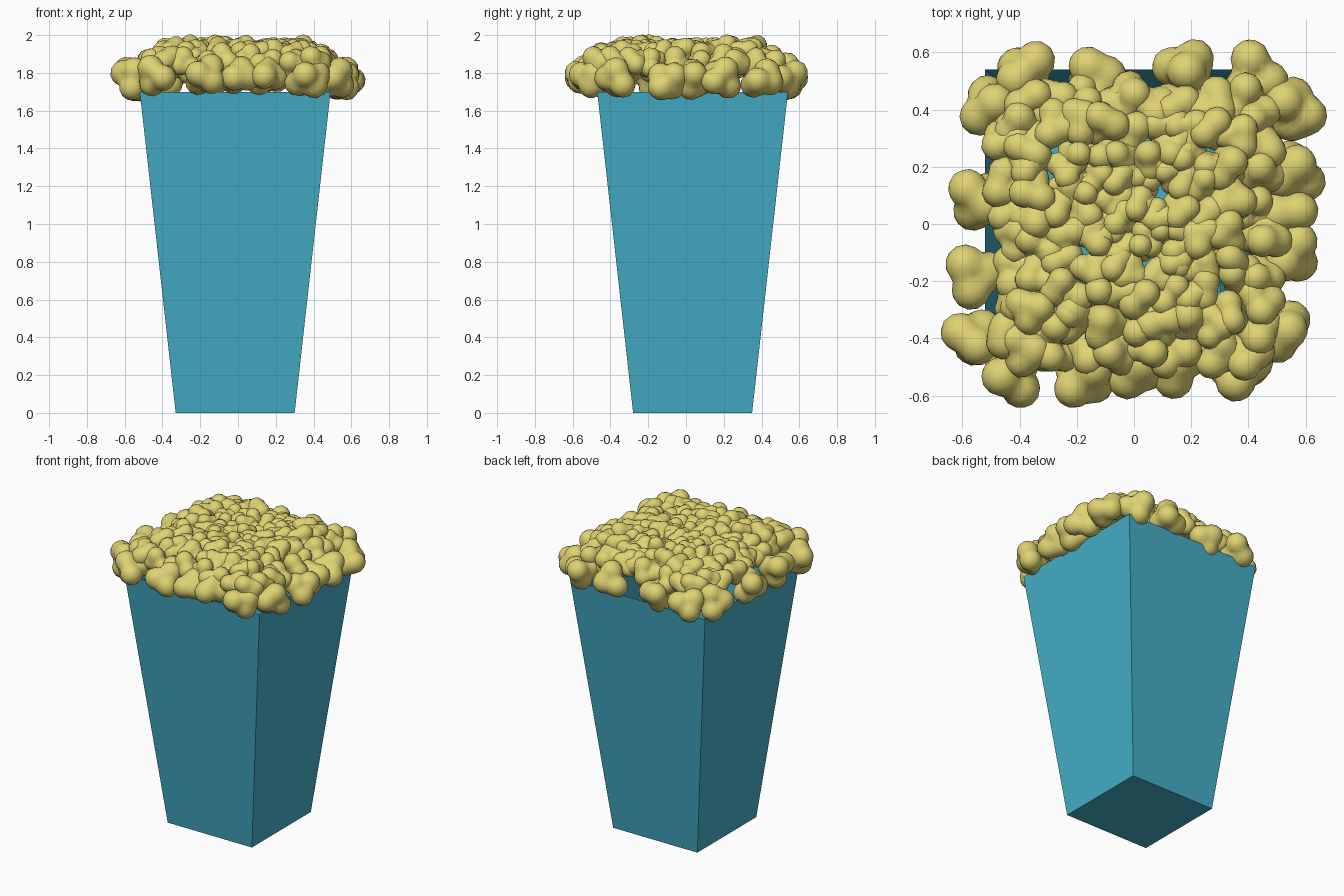
import bpy, bmesh, math, random
from mathutils import Vector, Matrix

random.seed(7)
if "Cube" in bpy.data.objects:
    bpy.data.objects.remove(bpy.data.objects["Cube"], do_unlink=True)


def material(name, rgb):
    m = bpy.data.materials.new(name)
    m.use_nodes = True
    m.diffuse_color = (*rgb, 1)
    m.node_tree.nodes["Principled BSDF"].inputs["Base Color"].default_value = (*rgb, 1)
    return m


def add_object(name, bm, mat, smooth):
    me = bpy.data.meshes.new(name)
    bm.to_mesh(me)
    bm.free()
    for p in me.polygons:
        p.use_smooth = smooth
    me.materials.append(mat)
    ob = bpy.data.objects.new(name, me)
    bpy.context.collection.objects.link(ob)


teal = material("teal card", (0.06, 0.43, 0.58))
butter = material("butter yellow", (0.74, 0.65, 0.17))

# Open tapered box
bm = bmesh.new()
bmesh.ops.create_cube(bm, size=2)
for v in bm.verts:
    half, z = (0.505, 1.7) if v.co.z > 0 else (0.315, 0)
    v.co = (v.co.x * half - 0.015, v.co.y * half + 0.035, z)
lid = [f for f in bm.faces if f.normal.z > 0.9]
bmesh.ops.delete(bm, geom=lid, context="FACES_ONLY")
add_object("tapered_box", bm, teal, False)


# Popped kernel: a ball pushed out to the blended surface of several round lobes
def add_kernel(bm, place, radius):
    lobes = []
    for base in ((1, 1, 1), (-1, -1, 1), (-1, 1, -1), (1, -1, -1)):
        jitter = Vector([random.uniform(-0.7, 0.7) for _ in range(3)])
        lobes.append((Vector(base) + jitter).normalized() * random.uniform(0.45, 0.6))
    spin = Matrix.Rotation(random.uniform(0, math.tau), 3, Vector(
        [random.uniform(-1, 1) for _ in range(3)]).normalized())
    made = bmesh.ops.create_icosphere(bm, subdivisions=3, radius=1)["verts"]
    for v in made:
        d = v.co.normalized()
        total = 0
        for c in lobes:
            along = d.dot(c)
            reach = along + math.sqrt(along ** 2 - c.length_squared + 0.4)
            total += reach ** 9
        v.co = Vector(place) + spin @ d * (radius * total ** (1 / 9) / 1.2)


# Large kernels spilling over the rim
rim = [(-.38, .53), (-.14, .5), (.17, .53), (.42, .52), (.56, .4), (.56, .18),
       (.55, -.1), (.52, -.37), (.37, -.51), (.15, -.49), (-.17, -.53), (-.42, -.53),
       (-.56, -.4), (-.56, -.18), (-.55, .1), (-.5, .41), (0, -.5), (.53, .05)]
bm = bmesh.new()
for x, y in rim:
    add_kernel(bm, (x, y, random.uniform(1.765, 1.785)), 0.13)
add_object("rim_kernels", bm, butter, True)

# Square rings of kernels heaped inside: half width, height, radius, count per side
rings = [(0.43, 1.85, 0.108, 8), (0.34, 1.895, 0.1, 7), (0.25, 1.905, 0.092, 6),
         (0.16, 1.905, 0.085, 5), (0.07, 1.905, 0.08, 3)]
bm = bmesh.new()
for half, z, radius, count in rings:
    for side in range(4):
        turn = Matrix.Rotation(side * math.pi / 2, 3, "Z")
        for i in range(count):
            p = turn @ Vector((half * (2 * (i + 0.5) / count - 1), half, z))
            p += Vector((random.uniform(-0.025, 0.025), random.uniform(-0.025, 0.025),
                         random.uniform(-0.015, 0.015)))
            add_kernel(bm, p, radius * random.uniform(0.9, 1.05))
add_object("heaped_kernels", bm, butter, True)
